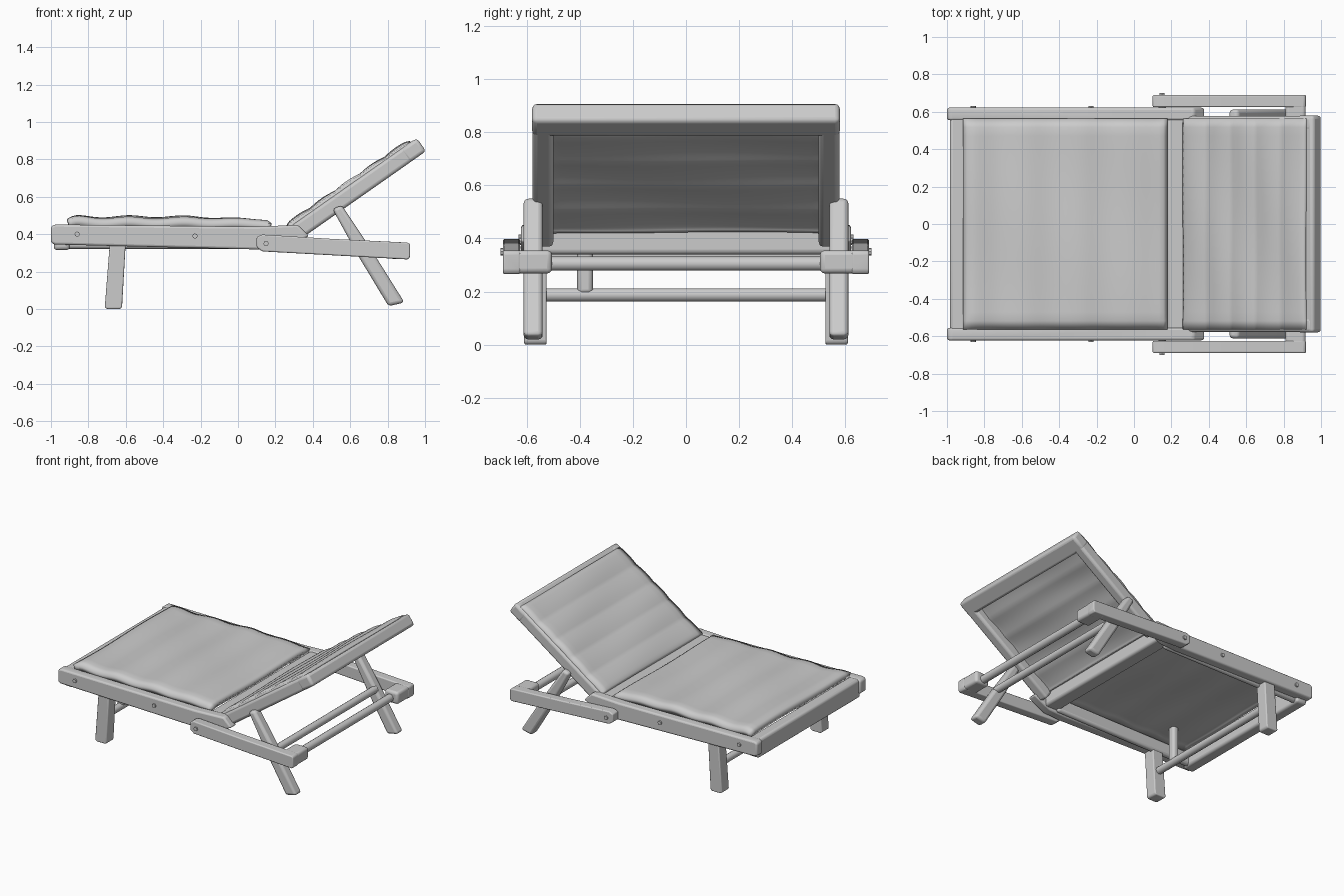
import bpy, bmesh, math

if "Cube" in bpy.data.objects:
    bpy.data.objects.remove(bpy.data.objects["Cube"])

def material(name, c):
    m = bpy.data.materials.new(name)
    m.diffuse_color = (*c, 1)
    m.use_nodes = True
    m.node_tree.nodes["Principled BSDF"].inputs["Base Color"].default_value = m.diffuse_color
    return m

GREY = material("light grey", (0.6, 0.6, 0.6))

def finish(name, bm, bevel=0.0, mirror=False):
    bmesh.ops.recalc_face_normals(bm, faces=bm.faces)
    me = bpy.data.meshes.new(name)
    bm.to_mesh(me)
    bm.free()
    ob = bpy.data.objects.new(name, me)
    bpy.context.collection.objects.link(ob)
    me.materials.append(GREY)
    if bevel:
        b = ob.modifiers.new("Bevel", 'BEVEL')
        b.width, b.segments, b.limit_method = bevel, 3, 'ANGLE'
    if mirror:
        m = ob.modifiers.new("Mirror", 'MIRROR')
        m.use_axis = (False, True, False)
        m.use_mirror_merge = False
    bpy.context.view_layer.objects.active = ob
    ob.select_set(True)
    bpy.ops.object.shade_smooth_by_angle(angle=math.radians(40))
    ob.select_set(False)
    return ob

def prism(name, outline, y0, y1, bevel=0.018, mirror=False):
    """Extrude an x-z outline from y0 to y1."""
    bm = bmesh.new()
    a = [bm.verts.new((x, y0, z)) for x, z in outline]
    b = [bm.verts.new((x, y1, z)) for x, z in outline]
    bm.faces.new(a)
    bm.faces.new(b[::-1])
    for i in range(len(a)):
        j = (i + 1) % len(a)
        bm.faces.new((a[i], b[i], b[j], a[j]))
    return finish(name, bm, bevel, mirror)

def box(x0, x1, z0, z1):
    return [(x0, z0), (x1, z0), (x1, z1), (x0, z1)]

def circle(x, z, r, n=10):
    return [(x + r * math.cos(k * math.tau / n), z + r * math.sin(k * math.tau / n)) for k in range(n)]

def fabric(name, surface, half_width, nu, nv, thick):
    """Wrinkled sheet: surface(u, y) gives x, z; solidified downwards."""
    bm = bmesh.new()
    rows = []
    for i in range(nu + 1):
        row = []
        for j in range(nv + 1):
            y = half_width * (2 * j / nv - 1)
            x, z = surface(i / nu, y)
            row.append(bm.verts.new((x, y, z)))
        rows.append(row)
    for i in range(nu):
        for j in range(nv):
            bm.faces.new((rows[i][j], rows[i + 1][j], rows[i + 1][j + 1], rows[i][j + 1]))
    ob = finish(name, bm)
    s = ob.modifiers.new("Solidify", 'SOLIDIFY')
    s.thickness, s.offset = thick, (-1 if ob.data.polygons[0].normal.z > 0 else 1)
    return ob

# Seat frame
prism("seat_rail", [(-1.0, 0.355), (-0.98, 0.345), (0.12, 0.318), (0.25, 0.325), (0.38, 0.39),
                    (0.32, 0.45), (0.1, 0.44), (-0.98, 0.452), (-1.0, 0.44)], 0.555, 0.622, mirror=True)
prism("seat_front_bar", box(-0.985, -0.90, 0.315, 0.448), -0.58, 0.58)
prism("seat_back_bar", box(0.175, 0.285, 0.34, 0.44), -0.57, 0.57)
prism("seat_inner_strip", box(-0.95, 0.2, 0.322, 0.42), 0.52, 0.56, mirror=True)

# Seat fabric, lapping the frame
def seat(u, y):
    x = -0.915 + 1.095 * u
    z = 0.492 - 0.018 * max(0, u - 0.6) / 0.4 + 0.007 * math.sin(u * 24 + 0.5) * (1 - 0.6 * u)
    z += 0.004 * math.sin(y * 7 + u * 5)
    edge = min(u / 0.06, (1 - u) / 0.03, (0.565 - abs(y)) / 0.05, 1)
    return x, z - 0.018 * (1 - edge) ** 2
fabric("seat_fabric", seat, 0.565, 48, 24, 0.05)

# Backrest frame, laid out along a 35 degree slope
A = math.radians(35)
def slope(u, n):
    return (0.316 + u * math.cos(A) - n * math.sin(A), 0.416 + u * math.sin(A) + n * math.cos(A))
def tilted(u0, u1, n0, n1):
    return [slope(u0, n0), slope(u1, n0), slope(u1, n1), slope(u0, n1)]
prism("backrest_rail", tilted(-0.03, 0.80, -0.045, 0.042), 0.50, 0.578, mirror=True)
prism("backrest_top_bar", tilted(0.70, 0.81, -0.045, 0.040), -0.58, 0.58)

# Backrest fabric with shallow padded bands, lapping the frame
def back(u, y):
    n = 0.062 - 0.008 * u + 0.007 * abs(math.sin(u * 5 * math.pi)) + 0.003 * math.sin(y * 6 + u * 9)
    edge = min(u / 0.04, (1 - u) / 0.04, (0.565 - abs(y)) / 0.04, 1)
    return slope(-0.03 + 0.80 * u, n - 0.008 * (1 - edge) ** 2)
fabric("backrest_fabric", back, 0.565, 60, 24, 0.045)

# Arms with inward end blocks
prism("arm", [(0.10, 0.33), (0.13, 0.308), (0.91, 0.265), (0.92, 0.28), (0.92, 0.345), (0.91, 0.355),
              (0.5, 0.375), (0.13, 0.398), (0.10, 0.385)], 0.625, 0.69, mirror=True)
prism("arm_end_block", box(0.81, 0.918, 0.268, 0.355), 0.505, 0.685, mirror=True)
prism("arm_cross_bar", circle(0.855, 0.305, 0.028), -0.52, 0.52, bevel=0)

# Legs
prism("front_leg", [(-0.712, 0.01), (-0.70, 0.0), (-0.63, 0.0), (-0.62, 0.01), (-0.60, 0.36), (-0.685, 0.36)],
      0.525, 0.61, mirror=True)
prism("rear_leg", [(0.805, 0.015), (0.89, 0.035), (0.705, 0.33), (0.555, 0.555), (0.505, 0.535), (0.645, 0.28)],
      0.54, 0.612, mirror=True)
prism("front_leg_rod", circle(-0.655, 0.187, 0.026), -0.54, 0.54, bevel=0)
prism("rear_leg_rod", circle(0.70, 0.305, 0.026), -0.56, 0.56, bevel=0)
prism("front_stub", box(-0.68, -0.63, 0.19, 0.45), -0.41, -0.35)

# Bolts and the pivot pins joining arms to seat rails
for i, (x, z, y) in enumerate([(-0.86, 0.40, 0.62), (-0.23, 0.39, 0.62), (0.15, 0.35, 0.688)]):
    prism(f"bolt_{i + 1}", circle(x, z, 0.014, 8), y - 0.02, y + 0.012, bevel=0, mirror=True)
prism("pivot_pin", circle(0.15, 0.35, 0.02, 8), 0.60, 0.64, bevel=0, mirror=True)
